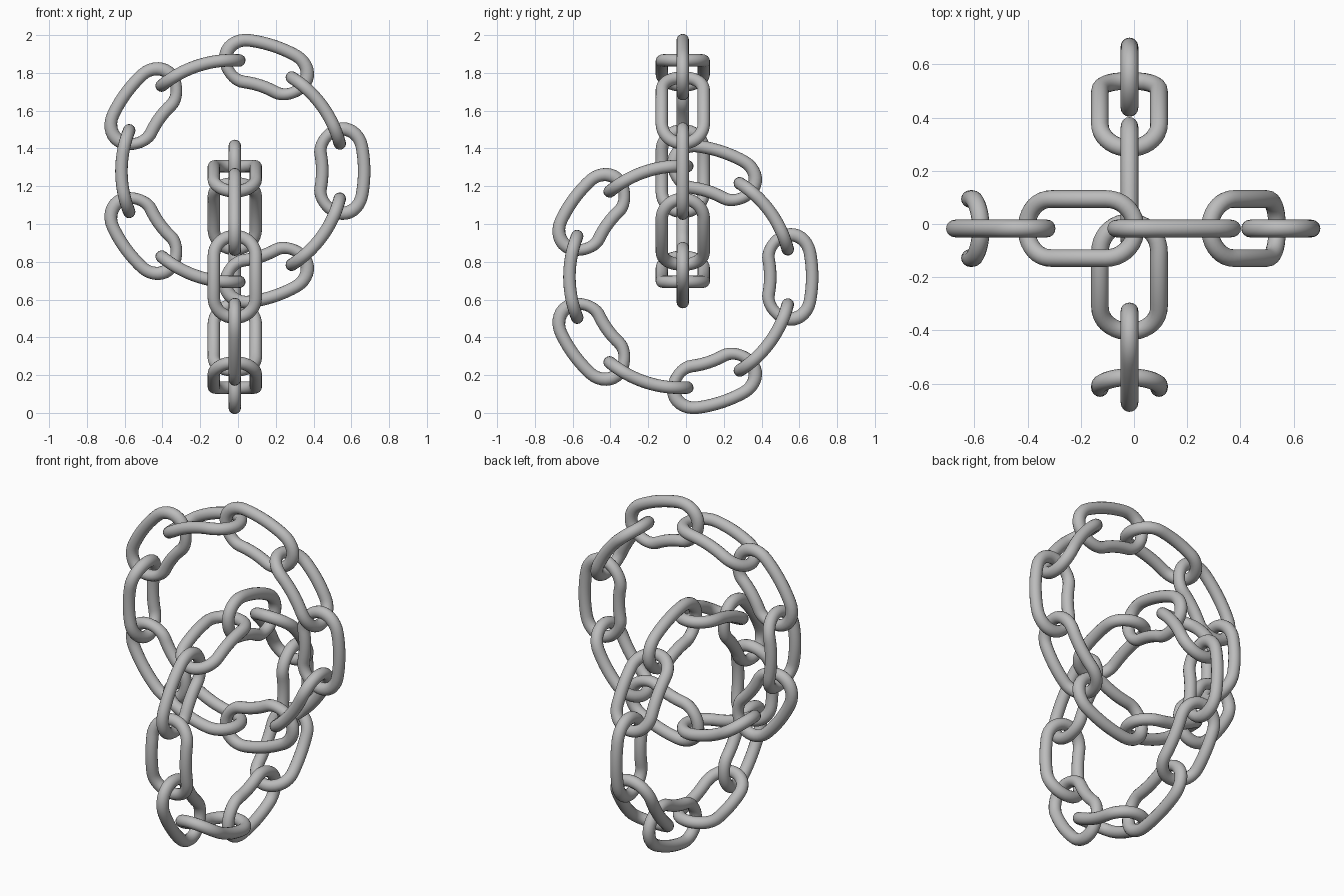
import bpy
import bmesh
from math import pi, sin, cos, radians
from mathutils import Matrix, Vector

RING_RADIUS = 0.587   # circle the links follow
HALF_WIDTH = 0.111    # link centreline, end arc radius
HALF_STRAIGHT = 0.11  # half of the straight run of a link
WIRE = 0.033          # wire radius
LINKS = 10
SIDES = 16

cube = bpy.data.objects.get("Cube")
if cube:
    bpy.data.objects.remove(cube, do_unlink=True)

steel = bpy.data.materials.new("grey steel")
steel.use_nodes = True
grey = (0.5, 0.5, 0.5, 1)
steel.diffuse_color = grey
steel.node_tree.nodes["Principled BSDF"].inputs["Base Color"].default_value = grey


def link_path(arc_steps=18, straight_steps=10):
    """Stadium centreline as (along, across) points with outward directions."""
    path = []
    for end in (1, -1):
        for i in range(arc_steps):
            a = -pi / 2 + pi * i / arc_steps
            d = Vector((cos(a), sin(a))) * end
            path.append((Vector((HALF_STRAIGHT * end, 0)) + d * HALF_WIDTH, d))
        for i in range(straight_steps):
            along = HALF_STRAIGHT * end * (1 - 2 * i / straight_steps)
            path.append((Vector((along, HALF_WIDTH * end)), Vector((0, end))))
    return path


def bend(along, radial, side):
    """Wrap a straight link around the ring circle."""
    a = along / RING_RADIUS
    r = RING_RADIUS + radial
    return Vector((r * cos(a), side, r * sin(a)))


def link_mesh(name, upright):
    """Round wire swept along the link, lying in the ring plane or across it."""
    bm = bmesh.new()
    rings = []
    for centre, out in link_path():
        ring = []
        for k in range(SIDES):
            t = 2 * pi * k / SIDES
            p = centre + out * WIRE * cos(t)
            h = WIRE * sin(t)
            ring.append(bm.verts.new(bend(p.x, h, p.y) if upright else bend(p.x, p.y, h)))
        rings.append(ring)
    for i, ring in enumerate(rings):
        prev = rings[i - 1]
        for k in range(SIDES):
            bm.faces.new((prev[k - 1], prev[k], ring[k], ring[k - 1]))
    bmesh.ops.recalc_face_normals(bm, faces=bm.faces)
    for f in bm.faces:
        f.smooth = True
    mesh = bpy.data.meshes.new(name)
    bm.to_mesh(mesh)
    bm.free()
    mesh.materials.append(steel)
    return mesh


flat_link = link_mesh("flat_link", False)
cross_link = link_mesh("cross_link", True)


def chain_ring(name, centre, turn):
    """Closed chain of alternating links."""
    for i in range(LINKS):
        kind = cross_link if i % 2 else flat_link
        link = bpy.data.objects.new(f"{name}_link_{i + 1}", kind)
        link.matrix_world = (Matrix.Translation(centre)
                             @ Matrix.Rotation(radians(turn), 4, 'Z')
                             @ Matrix.Rotation(-2 * pi * i / LINKS, 4, 'Y'))
        bpy.context.collection.objects.link(link)


# Two interlocked chain loops
chain_ring("upper_chain", (-0.03, -0.017, 1.28), 0)
chain_ring("lower_chain", (-0.017, -0.03, 0.72), 90)
